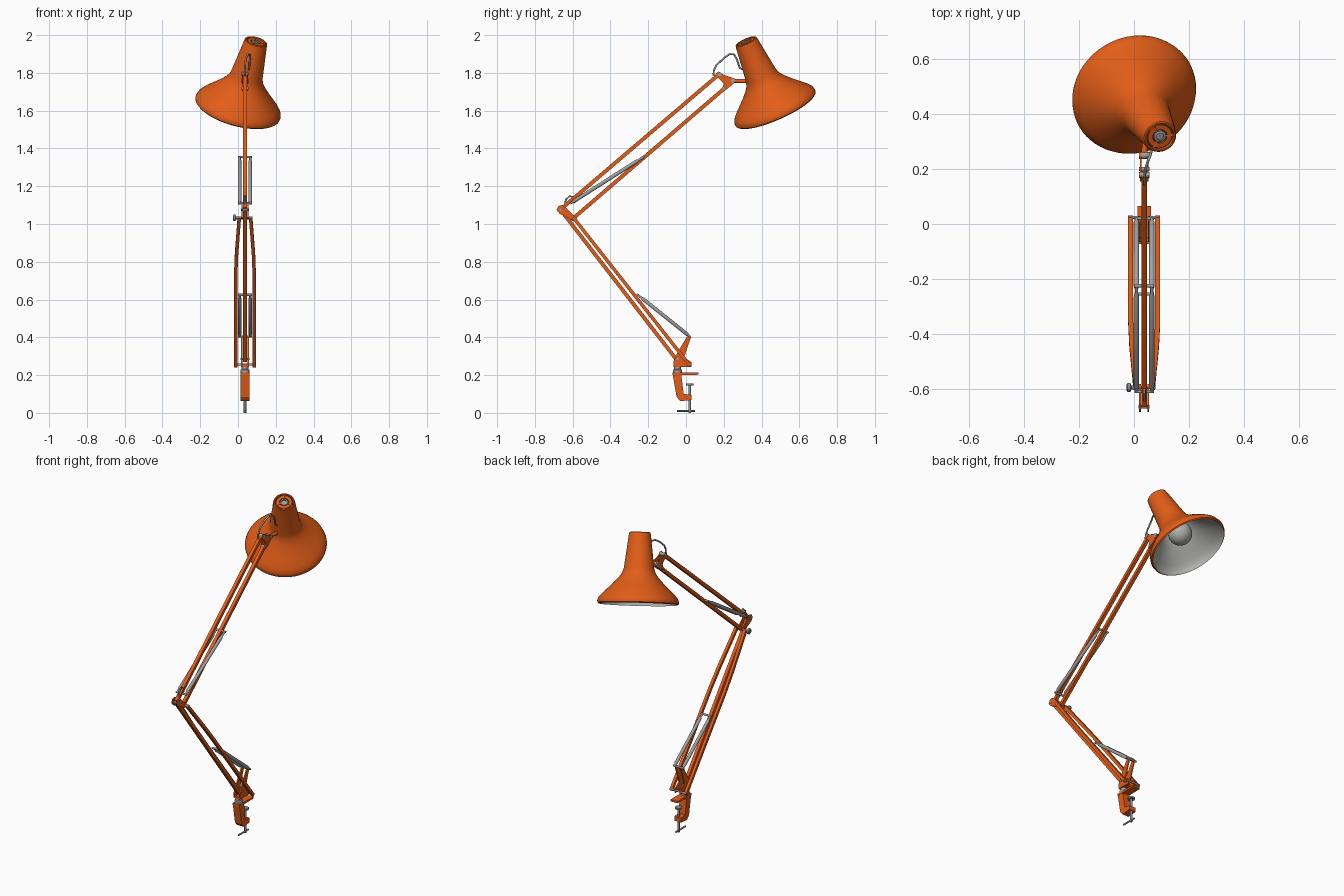
import bpy, bmesh
from math import sin, cos, pi
from mathutils import Vector

cube = bpy.data.objects.get("Cube")
if cube:
    bpy.data.objects.remove(cube, do_unlink=True)


def material(name, r, g, b):
    m = bpy.data.materials.new(name)
    m.use_nodes = True
    m.diffuse_color = (r, g, b, 1)
    m.node_tree.nodes["Principled BSDF"].inputs["Base Color"].default_value = (r, g, b, 1)
    return m


ORANGE = material("orange paint", 0.76, 0.11, 0.009)
SILVER = material("silver steel", 0.36, 0.36, 0.36)
LINING = material("pale grey lining", 0.43, 0.43, 0.42)
DARK = material("dark grey", 0.05, 0.05, 0.05)
STEEL = material("dull steel", 0.27, 0.27, 0.27)
CX = 0.037  # centre plane of the arm


def finish(name, bm, mat, smooth=True):
    bmesh.ops.recalc_face_normals(bm, faces=bm.faces[:])
    mesh = bpy.data.meshes.new(name)
    bm.to_mesh(mesh)
    bm.free()
    mesh.materials.append(mat)
    ob = bpy.data.objects.new(name, mesh)
    bpy.context.collection.objects.link(ob)
    if smooth:
        bpy.ops.object.select_all(action="DESELECT")
        ob.select_set(True)
        bpy.context.view_layer.objects.active = ob
        bpy.ops.object.shade_smooth_by_angle(angle=0.6)
    return ob


def rings_to_mesh(name, rings, mat, cap=True):
    """Skin a list of equal-length point rings."""
    bm = bmesh.new()
    rows = [[bm.verts.new(p) for p in ring] for ring in rings]
    n = len(rows[0])
    for a, b in zip(rows, rows[1:]):
        for i in range(n):
            j = (i + 1) % n
            bm.faces.new((a[i], a[j], b[j], b[i]))
    if cap:
        bm.faces.new(rows[0])
        bm.faces.new(rows[-1])
    return finish(name, bm, mat)


def frame(d):
    ref = Vector((1, 0, 0)) if abs(d.x) < 0.9 else Vector((0, 0, 1))
    v = d.cross(ref).normalized()
    return v.cross(d).normalized(), v


def lathe(name, profile, base, axis, mat, n=48, cap=True):
    """Turn (radius, height) pairs around an axis."""
    base, axis = Vector(base), Vector(axis).normalized()
    u, v = frame(axis)
    rings = [[base + axis * h + (u * cos(2 * pi * i / n) + v * sin(2 * pi * i / n)) * r
              for i in range(n)] for r, h in profile]
    return rings_to_mesh(name, rings, mat, cap)


def sweep(name, pts, r, mat, n=12, square=False):
    """Round rod or square bar along a path."""
    pts = [Vector(p) for p in pts]
    if square:
        n, r = 4, r * 2 ** 0.5
    rings = []
    for k, p in enumerate(pts):
        d = (pts[min(k + 1, len(pts) - 1)] - pts[max(k - 1, 0)]).normalized()
        u, v = frame(d)
        rings.append([p + (u * cos(a) + v * sin(a)) * r
                      for a in (2 * pi * (i + 0.5) / n for i in range(n))])
    return rings_to_mesh(name, rings, mat)


def plate(name, outline, x, half, mat=ORANGE):
    """Extrude a (y, z) outline sideways."""
    bm = bmesh.new()
    face = bm.faces.new([bm.verts.new((x - half, y, z)) for y, z in outline])
    ext = bmesh.ops.extrude_face_region(bm, geom=[face])["geom"]
    bmesh.ops.translate(bm, vec=(2 * half, 0, 0),
                        verts=[g for g in ext if isinstance(g, bmesh.types.BMVert)])
    bmesh.ops.triangulate(bm, faces=[f for f in bm.faces if len(f.verts) > 4])
    return finish(name, bm, mat, smooth=False)


def pin(name, y, z, half, r=0.006, mat=SILVER):
    return sweep(name, [(CX - half, y, z), (CX + half, y, z)], r, mat)


def spring_pair(name, a, b):
    """Two tension springs with short thin ends, pinned across the arm."""
    for side, s in (("right", -1), ("left", 1)):
        p = Vector((CX + s * 0.028, *a))
        d = Vector((CX + s * 0.028, *b)) - p
        L = d.length
        prof = [(0.006, 0), (0.006, 0.03 * L), (0.010, 0.05 * L), (0.010, 0.9 * L),
                (0.006, 0.93 * L), (0.006, L)]
        lathe(f"{name}_{side}", prof, p, d, SILVER, 14)
    for end, (y, z) in (("lower", a), ("upper", b)):
        pin(f"{name}_{end}_pin", y, z, 0.036)


# Clamp: a flat top jaw and a hooked body
plate("clamp_top_jaw", [(-0.072, 0.214), (0.065, 0.213), (0.065, 0.202), (-0.072, 0.2)], CX, 0.024)
plate("clamp_body", [(-0.07, 0.2), (-0.025, 0.2), (-0.012, 0.1), (0.03, 0.095), (0.03, 0.068),
                     (-0.03, 0.062), (-0.05, 0.085)], CX, 0.023)
sweep("clamp_screw", [(CX, 0.02, 0), (CX, 0.02, 0.15)], 0.007, STEEL)
lathe("clamp_pad", [(0.02, 0.146), (0.02, 0.156)], (CX, 0.02, 0), (0, 0, 1), STEEL, 20)
sweep("clamp_handle", [(CX, -0.048, 0.01), (CX, 0.048, 0.01)], 0.005, STEEL)
lathe("swivel_collar", [(0.025, 0.213), (0.025, 0.228), (0.018, 0.232), (0.018, 0.252)],
      (CX, -0.045, 0), (0, 0, 1), SILVER, 24)

# Base bracket: two cheeks and a floor
for side, s in (("right", -1), ("left", 1)):
    plate(f"base_bracket_{side}", [(0.028, 0.405), (0.008, 0.408), (-0.045, 0.32),
                                   (-0.065, 0.275), (-0.065, 0.245), (0.03, 0.243),
                                   (0.03, 0.268), (-0.01, 0.295)], CX + s * 0.018, 0.004)
plate("base_bracket_floor", [(-0.065, 0.244), (0.0, 0.243), (0.0, 0.254), (-0.065, 0.256)], CX, 0.02)
pin("base_pivot_pin", 0.024, 0.256, 0.057)
pin("base_rear_pin", -0.045, 0.285, 0.025)

# Lower arm: centre bar and a pair of side bars that taper at the elbow
sweep("lower_centre_bar", [(CX, -0.045, 0.275), (CX, -0.66, 1.07)], 0.010, ORANGE, square=True)
low, high = Vector((0, 0.023, 0.247)), Vector((0, -0.597, 1.035))
for side, s in (("right", -1), ("left", 1)):
    path = [low.lerp(high, t) + Vector((CX + s * w, 0, 0))
            for t, w in ((0, 0.049), (0.62, 0.049), (0.75, 0.045), (1, 0.030))]
    sweep(f"lower_side_bar_{side}", path, 0.009, ORANGE, square=True)
spring_pair("lower_spring", (0.02, 0.405), (-0.255, 0.625))

# Elbow
for side, s in (("right", -1), ("left", 1)):
    plate(f"elbow_plate_{side}", [(-0.685, 1.075), (-0.67, 1.055), (-0.6, 1.02), (-0.583, 1.03),
                                  (-0.6, 1.05), (-0.635, 1.085), (-0.655, 1.1), (-0.675, 1.095)],
          CX + s * 0.015, 0.003)
pin("elbow_pin", -0.595, 1.032, 0.041)
pin("elbow_rear_pin", -0.665, 1.075, 0.02)
lathe("elbow_knob", [(0.007, 0), (0.007, 0.008), (0.017, 0.011), (0.017, 0.021), (0.012, 0.025)],
      (CX - 0.039, -0.595, 1.032), (-1, 0, 0), STEEL, 16)
sweep("elbow_cable", [(CX, -0.645, 1.09), (CX, -0.635, 1.13), (CX, -0.615, 1.148),
                      (CX, -0.595, 1.14), (CX, -0.59, 1.11)], 0.005, STEEL)

# Upper arm: two parallel bars
sweep("upper_top_bar", [(CX, -0.66, 1.08), (CX, 0.172, 1.79)], 0.010, ORANGE, square=True)
sweep("upper_bottom_bar", [(CX, -0.597, 1.03), (CX, 0.2, 1.715)], 0.010, ORANGE, square=True)
spring_pair("upper_spring", (-0.61, 1.11), (-0.225, 1.355))

# Head bracket and joint
for side, s in (("right", -1), ("left", 1)):
    plate(f"head_bracket_{side}", [(0.155, 1.79), (0.17, 1.808), (0.2, 1.79), (0.26, 1.77),
                                   (0.26, 1.75), (0.205, 1.705), (0.188, 1.71), (0.2, 1.745)],
          CX + s * 0.013, 0.003)
pin("head_top_pin", 0.178, 1.793, 0.019, 0.011)
pin("head_bottom_pin", 0.2, 1.718, 0.019, 0.008)
pin("head_tilt_pin", 0.25, 1.76, 0.019, 0.013)
sweep("head_joint", [(CX, 0.245, 1.758), (CX + 0.006, 0.35, 1.755)], 0.011, ORANGE)

# Shade, turned around its tilted axis
RIM = Vector((-0.003, 0.477, 1.605))
AXIS = Vector((0.242, -0.392, 0.888)).normalized()
outer = [(0.223, 0), (0.230, 0.006), (0.232, 0.016), (0.226, 0.034), (0.208, 0.056),
         (0.175, 0.088), (0.142, 0.120), (0.112, 0.153), (0.095, 0.178), (0.086, 0.205),
         (0.062, 0.398), (0.060, 0.406), (0.056, 0.409), (0.051, 0.409), (0.050, 0.396)]
lathe("lamp_shade", outer, RIM, AXIS, ORANGE, 64, cap=False)
inner = [(0.223, 0)] + [(r - 0.005, h) for r, h in outer[1:10]] + [(0.060, 0.36), (0.01, 0.36)]
lathe("shade_lining", inner, RIM, AXIS, LINING, 64, cap=False)
bulb = [(0.068 * sin(pi * k / 16) + 0.0005, 0.11 - 0.068 * cos(pi * k / 16)) for k in range(14)]
lathe("bulb", bulb + [(0.028, 0.2), (0.028, 0.35)], RIM, AXIS, LINING, 32)

# Vented cap on the neck
lathe("cap_recess", [(0.052, 0.394), (0.052, 0.397)], RIM, AXIS, DARK, 40)
lathe("cap_ring", [(0.027, 0.396), (0.027, 0.405), (0.045, 0.405), (0.045, 0.396)],
      RIM, AXIS, ORANGE, 40, cap=False)
lathe("cap_hub", [(0.022, 0.396), (0.022, 0.406), (0.014, 0.408), (0.013, 0.402)], RIM, AXIS, SILVER, 24)
u, v = frame(AXIS)
for k in range(3):
    d = u * cos(2 * pi * k / 3) + v * sin(2 * pi * k / 3)
    top = RIM + AXIS * 0.401
    sweep(f"cap_spoke_{k + 1}", [top + d * 0.02, top + d * 0.053], 0.004, ORANGE, square=True)

# Cable looping from the arm into the neck
sweep("head_cable", [(CX, 0.145, 1.785), (CX, 0.148, 1.815), (CX, 0.162, 1.842),
                     (CX + 0.005, 0.2, 1.878), (CX + 0.015, 0.232, 1.9),
                     (CX + 0.024, 0.255, 1.897), (CX + 0.026, 0.268, 1.875),
                     (CX + 0.022, 0.285, 1.825), (CX + 0.018, 0.315, 1.812)], 0.005, SILVER)
